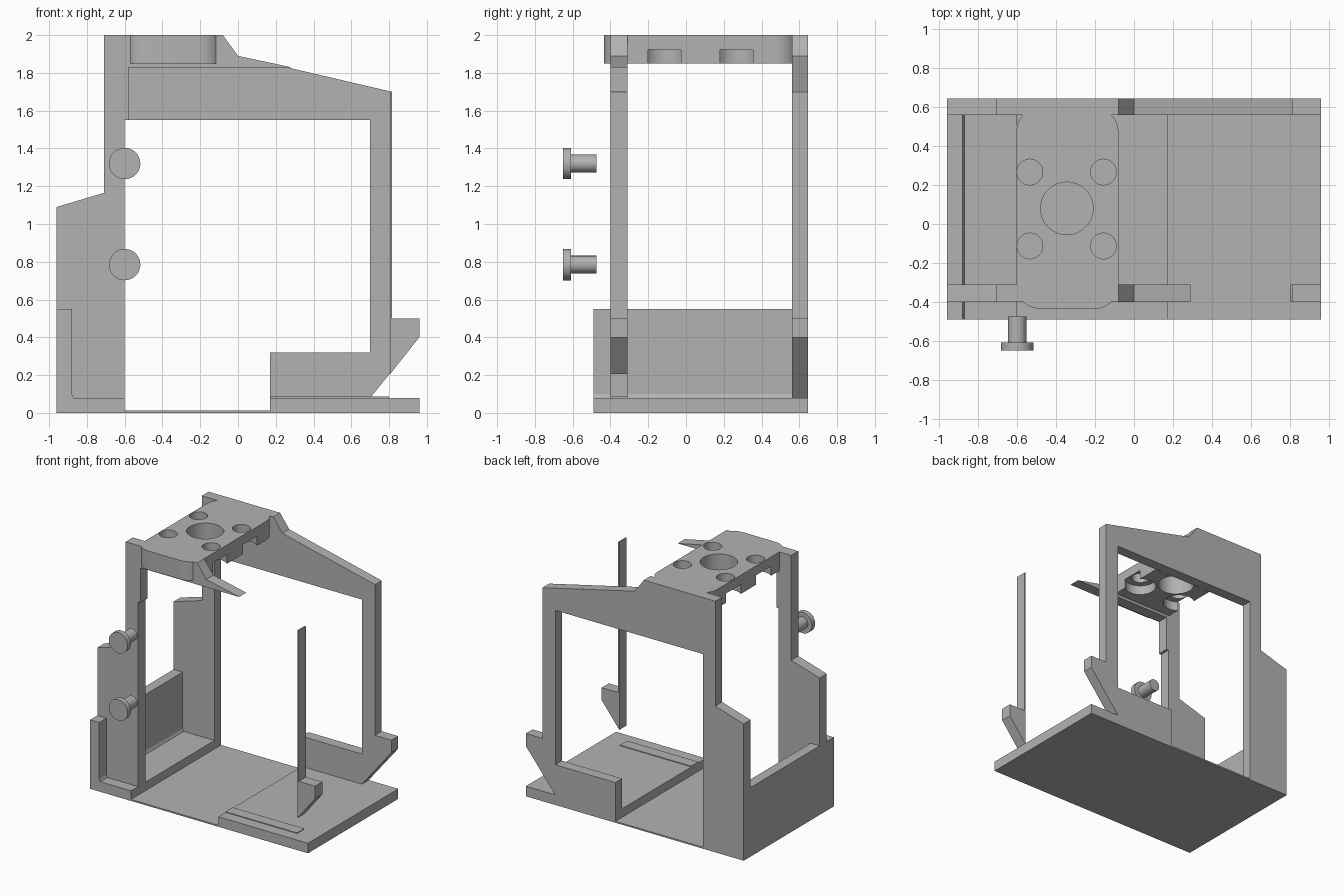
import bpy, bmesh
from math import cos, sin, pi
from mathutils import Matrix

cube = bpy.data.objects.get("Cube")
if cube:
    bpy.data.objects.remove(cube, do_unlink=True)

grey = bpy.data.materials.new("plain_grey")
grey.use_nodes = True
GREY = (0.45, 0.45, 0.45, 1)
grey.diffuse_color = GREY
grey.node_tree.nodes["Principled BSDF"].inputs["Base Color"].default_value = GREY


def add_object(name, bm):
    bmesh.ops.recalc_face_normals(bm, faces=bm.faces)
    mesh = bpy.data.meshes.new(name)
    bm.to_mesh(mesh)
    bm.free()
    mesh.materials.append(grey)
    ob = bpy.data.objects.new(name, mesh)
    bpy.context.scene.collection.objects.link(ob)
    return ob


def prism(name, points, start, end, axis="y"):
    """Extrude an outline along y (points are x, z) or z (points are x, y)."""
    bm = bmesh.new()
    place = (lambda a, b: (a, start, b)) if axis == "y" else (lambda a, b: (a, b, start))
    face = bm.faces.new([bm.verts.new(place(*p)) for p in points])
    grown = bmesh.ops.extrude_face_region(bm, geom=[face])["geom"]
    shift = (0, end - start, 0) if axis == "y" else (0, 0, end - start)
    bmesh.ops.translate(bm, vec=shift, verts=[g for g in grown if isinstance(g, bmesh.types.BMVert)])
    return add_object(name, bm)


def circle(cx, cy, r, n=48, first=0.0, sweep=2 * pi, closed=True):
    steps = n if closed else n - 1
    return [(cx + r * cos(first + sweep * i / steps), cy + r * sin(first + sweep * i / steps))
            for i in range(n)]


def smooth(ob):
    bpy.ops.object.select_all(action="DESELECT")
    ob.select_set(True)
    bpy.context.view_layer.objects.active = ob
    bpy.ops.object.shade_smooth_by_angle(angle=0.5)


# Base tray with the low end wall and a thin sunken floor
prism("base_tray", [(-.96, 0), (.96, 0), (.96, .08), (.17, .08), (.17, .012), (-.6, .012),
                    (-.6, .08), (-.87, .08), (-.88, .1), (-.88, .55), (-.96, .55)], -.49, .645)

# Complete side frame at the back
post_side = [(-.96, .04), (-.96, 1.09), (-.71, 1.165), (-.71, 2)]
top_slope = [(-.08, 2), (0, 1.89)]
foot = [(.815, 1.7), (.815, .5), (.96, .5), (.96, .4)]
prism("back_frame", post_side + top_slope + foot +
      [(.7, .08), (.17, .08), (.17, .32), (.7, .32), (.7, 1.55), (-.6, 1.55), (-.6, .04)], .56, .645)

# Cut away front frame: post with tapering arm, thin strip with foot, low strip on the base
FRONT = (-.4, -.31)
prism("front_post", post_side + top_slope +
      [(.29, 1.828), (-.58, 1.828), (-.58, 1.55), (-.6, 1.55), (-.6, .04)], *FRONT)
prism("front_strip", foot + [(.805, .205), (.805, 1.702)], *FRONT)
prism("base_strip", [(.17, .07), (.8, .07), (.8, .086), (.17, .086)], *FRONT)

# Mounting plate with rounded corners
R = 0.12
outline = []
for i, (x, y) in enumerate([(-.08 - R, .595 - R), (-.605 + R, .595 - R),
                            (-.605 + R, -.435 + R), (-.08 - R, -.435 + R)]):
    outline += circle(x, y, R, 10, i * pi / 2, pi / 2, closed=False)
plate = prism("mounting_plate", outline, 1.85, 2, "z")

# Centre hole, four screw holes and wider recesses underneath
cutters = [prism("centre_cutter", circle(-.345, .08, .135), 1.7, 2.1, "z")]
for x in (-.535, -.157):
    for y in (-.113, .267):
        cutters.append(prism("hole_cutter", circle(x, y, .066), 1.7, 2.1, "z"))
        cutters.append(prism("recess_cutter", circle(x, y, .117), 1.7, 1.925, "z"))
for c in cutters:
    c.hide_render = True
    mod = plate.modifiers.new("cut", "BOOLEAN")
    mod.operation = "DIFFERENCE"
    mod.solver = "EXACT"
    mod.object = c
bpy.context.view_layer.update()
cut_mesh = bpy.data.meshes.new_from_object(plate.evaluated_get(bpy.context.evaluated_depsgraph_get()))
plate.modifiers.clear()
plate.data = cut_mesh
for c in cutters:
    bpy.data.objects.remove(c, do_unlink=True)
smooth(plate)

# Two loose screws in front of the post
for name, z in (("lower_screw", .785), ("upper_screw", 1.32)):
    bm = bmesh.new()
    for r, y0, y1 in ((.083, -.65, -.61), (.047, -.612, -.475)):
        spin = Matrix.Translation((-.6, (y0 + y1) / 2, z)) @ Matrix.Rotation(pi / 2, 4, "X")
        bmesh.ops.create_cone(bm, cap_ends=True, segments=40, radius1=r, radius2=r,
                              depth=y1 - y0, matrix=spin)
    smooth(add_object(name, bm))
